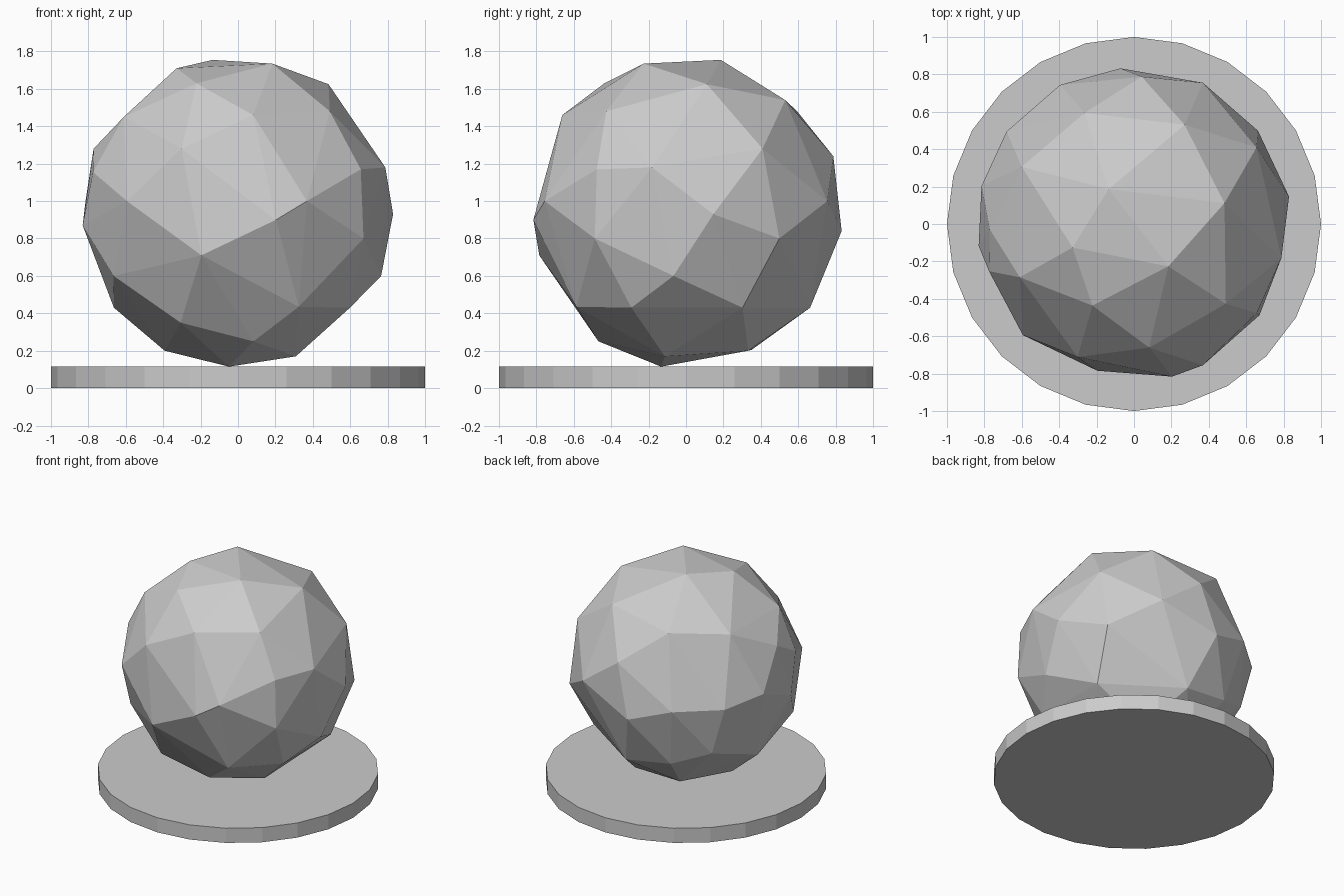
import bpy, bmesh
from math import radians, sin, cos, sqrt

if "Cube" in bpy.data.objects:
    bpy.data.objects.remove(bpy.data.objects["Cube"])

BASE_HEIGHT = 0.115
BALL_RADIUS = 0.842
BALL_CENTRE = 0.945

# Round low-poly base disc
bpy.ops.mesh.primitive_cylinder_add(vertices=24, radius=1, depth=BASE_HEIGHT,
                                    location=(0, 0, BASE_HEIGHT / 2))
bpy.context.object.name = "base_disc"

# Irregular facet corners of the ball: (bearing in degrees, height), by band
crown = [(126, 1.755), (-51, 1.735), (-159, 1.71), (13, 1.625), (-117, 1.63)]
shoulder = [(63, 1.54), (114, 1.48), (153, 1.45), (-41, 1.48), (-83, 1.46), (-155, 1.45)]
upper = [(-113, 1.28), (32, 1.28), (87, 1.24), (-13, 1.18), (-36, 1.17), (-178, 1.28),
         (-162, 1.155)]
middle = [(-135, 1.0), (-64, 1.0), (10, 0.93), (-76, 0.90), (-172, 0.87), (64, 1.0),
          (118, 0.95), (144, 0.95), (37, 0.80), (-36, 0.80), (95, 0.84), (166, 1.0)]
lower = [(-104, 0.71), (-5, 0.60), (-150, 0.60), (27, 0.43), (-26, 0.43), (-61, 0.435),
         (-121, 0.35), (175, 0.43), (85, 0.43), (139, 0.58), (116, 0.48)]
foot = [(-80, 0.25), (-20, 0.17), (-110, 0.115), (-178, 0.20), (58, 0.20), (119, 0.205)]

# Faceted ball: the corners lie on a sphere and are wrapped in flat triangles
bm = bmesh.new()
for band in (crown, shoulder, upper, middle, lower, foot):
    for bearing, z in band:
        rise = z - BALL_CENTRE
        reach = sqrt(max(BALL_RADIUS ** 2 - rise ** 2, 0))
        a = radians(bearing)
        bm.verts.new((reach * cos(a), reach * sin(a), rise))
bmesh.ops.convex_hull(bm, input=bm.verts[:])
bmesh.ops.recalc_face_normals(bm, faces=bm.faces[:])
mesh = bpy.data.meshes.new("faceted_ball")
bm.to_mesh(mesh)
bm.free()
ball = bpy.data.objects.new("faceted_ball", mesh)
ball.location.z = BALL_CENTRE
bpy.context.collection.objects.link(ball)
